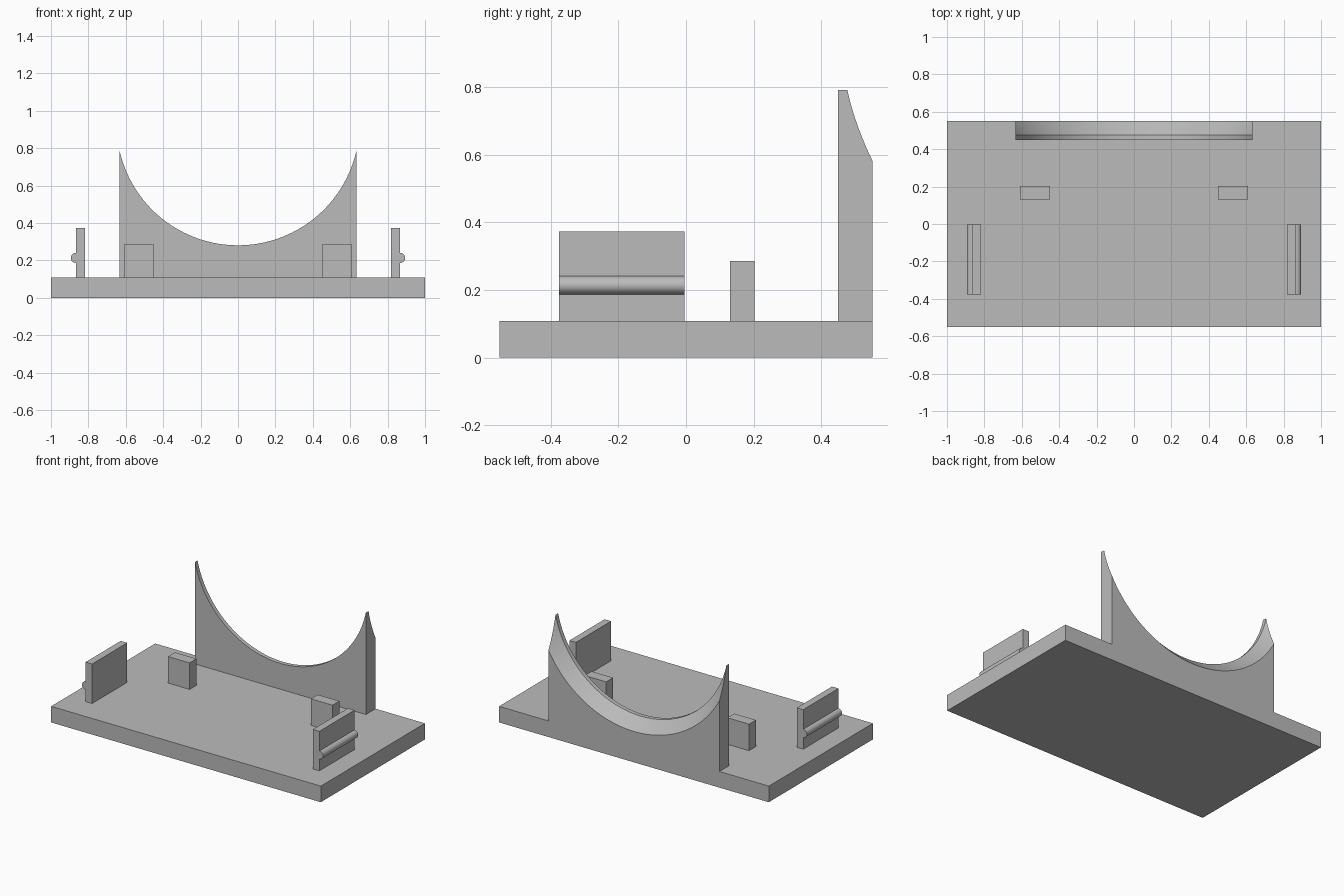
import bpy, bmesh, math

cube = bpy.data.objects.get("Cube")
if cube:
    bpy.data.objects.remove(cube, do_unlink=True)

grey = bpy.data.materials.new("plain_grey")
grey.use_nodes = True
grey.diffuse_color = (0.5, 0.5, 0.5, 1)
grey.node_tree.nodes["Principled BSDF"].inputs["Base Color"].default_value = (0.5, 0.5, 0.5, 1)

BASE_TOP = 0.108
HALF_DEPTH = 0.551


def finish(name, bm, smooth=False):
    bmesh.ops.recalc_face_normals(bm, faces=bm.faces)
    mesh = bpy.data.meshes.new(name)
    bm.to_mesh(mesh)
    bm.free()
    mesh.materials.append(grey)
    obj = bpy.data.objects.new(name, mesh)
    bpy.context.collection.objects.link(obj)
    if smooth:
        bpy.ops.object.select_all(action='DESELECT')
        obj.select_set(True)
        bpy.context.view_layer.objects.active = obj
        bpy.ops.object.shade_smooth_by_angle(angle=math.radians(30))
    return obj


def extrude_profile(name, points, y0, y1, smooth=False):
    """Prism along y from an outline in x and z."""
    bm = bmesh.new()
    front = [bm.verts.new((x, y0, z)) for x, z in points]
    back = [bm.verts.new((x, y1, z)) for x, z in points]
    bm.faces.new(front)
    bm.faces.new(back)
    for i in range(len(points)):
        j = (i + 1) % len(points)
        bm.faces.new((front[i], front[j], back[j], back[i]))
    return finish(name, bm, smooth)


def rectangle(x0, x1, z0, z1):
    return [(x0, z0), (x1, z0), (x1, z1), (x0, z1)]


# Base plate
extrude_profile("base_plate", rectangle(-1, 1, 0, BASE_TOP), -HALF_DEPTH, HALF_DEPTH)

# Side clips with a rounded outer bead, and small stop blocks
BEAD_R, BEAD_Z, CLIP_IN, CLIP_OUT = 0.027, 0.214, 0.819, 0.867
bead = [(CLIP_OUT + BEAD_R * math.cos(a), BEAD_Z + BEAD_R * math.sin(a))
        for a in (math.pi * (i / 16 - 0.5) for i in range(17))]
clip = [(CLIP_IN, BASE_TOP), (CLIP_OUT, BASE_TOP)] + bead + [(CLIP_OUT, 0.373), (CLIP_IN, 0.373)]
for side, s in (("left", 1), ("right", -1)):
    extrude_profile(side + "_clip", [(s * x, z) for x, z in clip], -0.376, -0.004, True)
    extrude_profile(side + "_stop_block",
                    [(s * x, z) for x, z in rectangle(0.45, 0.61, BASE_TOP, 0.286)], 0.13, 0.203)

# Rear cradle wall: round saddle that flares outward as a cone at the back
HALF_W, CENTRE_Z, R_FRONT, R_BACK = 0.634, 0.93, 0.649, 0.723
FLARE_Y, COLUMNS, RINGS = 0.477, 64, 10
rows = [(0.449, R_FRONT)]
for k in range(RINGS + 1):
    t = k / RINGS
    rows.append((FLARE_Y + t * (HALF_DEPTH - FLARE_Y), R_FRONT + t * (R_BACK - R_FRONT)))
limit = math.asin(HALF_W / R_FRONT)
xs = [R_FRONT * math.sin(limit * (2 * i / COLUMNS - 1)) for i in range(COLUMNS + 1)]

bm = bmesh.new()
grid = [[bm.verts.new((x, y, CENTRE_Z - math.sqrt(r * r - x * x))) for x in xs] for y, r in rows]
for a, b in zip(grid, grid[1:]):
    for i in range(COLUMNS):
        bm.faces.new((a[i], a[i + 1], b[i + 1], b[i]))
feet = [[bm.verts.new((s * HALF_W, y, BASE_TOP)) for s in (-1, 1)]
        for y in (rows[0][0], HALF_DEPTH)]
for row, (foot_r, foot_l) in ((grid[0], feet[0]), (grid[-1], feet[1])):
    bm.faces.new(row + [foot_l, foot_r])
for column, f in ((0, 0), (-1, 1)):
    bm.faces.new([row[column] for row in grid] + [feet[1][f], feet[0][f]])
bm.faces.new((feet[0][0], feet[0][1], feet[1][1], feet[1][0]))
finish("rear_cradle_wall", bm, True)
